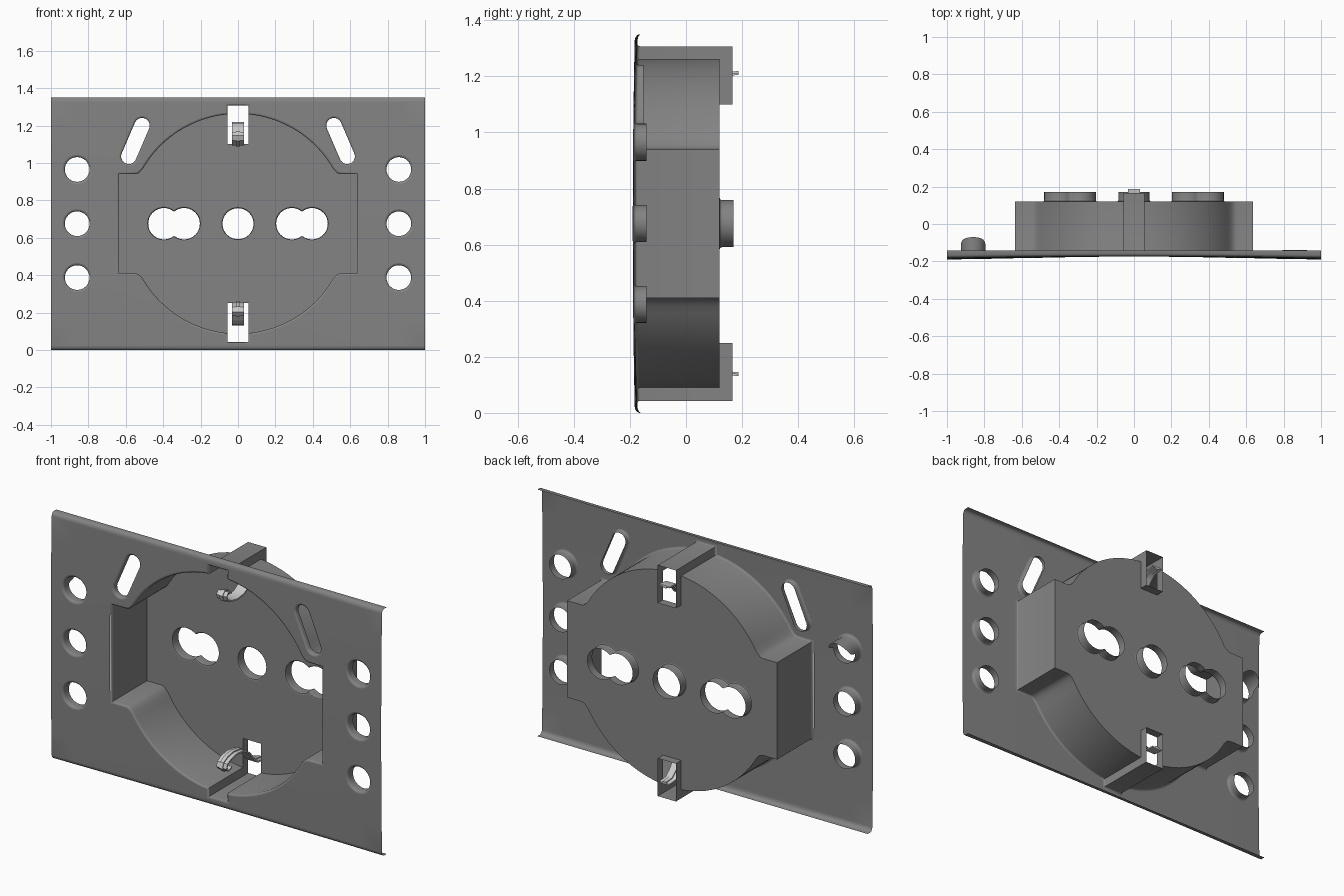
import bpy, bmesh, math
from mathutils import Vector

if "Cube" in bpy.data.objects:
    bpy.data.objects.remove(bpy.data.objects["Cube"])

CZ = 0.675          # height of the socket centre
BACK = 0.12         # y of the recess floor


def material(name, g):
    m = bpy.data.materials.new(name)
    m.diffuse_color = (g, g, g, 1)
    m.use_nodes = True
    m.node_tree.nodes["Principled BSDF"].inputs["Base Color"].default_value = m.diffuse_color
    return m


DARK = material("dark_plastic", 0.23)
METAL = material("contact_metal", 0.55)


def plate_y(x, z):
    """Slightly bowed front surface."""
    w = (z - CZ) / 0.655
    return -0.19 + 0.010 * (1 - x * x) + 0.007 * w * w


def finish(name, bm, mat=DARK, angle=40):
    me = bpy.data.meshes.new(name)
    bm.to_mesh(me)
    bm.free()
    me.materials.append(mat)
    ob = bpy.data.objects.new(name, me)
    bpy.context.collection.objects.link(ob)
    bpy.ops.object.select_all(action='DESELECT')
    ob.select_set(True)
    bpy.context.view_layer.objects.active = ob
    bpy.ops.object.shade_smooth_by_angle(angle=math.radians(angle))
    return ob


# ---- outlines, counter-clockwise (x, z) ----
def arc(cx, cz, r, a0, a1, n):
    return [(cx + r * math.cos(math.radians(a0 + (a1 - a0) * i / n)),
             cz + r * math.sin(math.radians(a0 + (a1 - a0) * i / n))) for i in range(n + 1)]


def circle(cx, cz, r, n=32):
    return arc(cx, cz, r, 0, 360, n)[:-1]


def slot(p, q, r):
    a = math.degrees(math.atan2(q[1] - p[1], q[0] - p[0]))
    return arc(*q, r, a - 90, a + 90, 10) + arc(*p, r, a + 90, a + 270, 10)


def rect(x0, x1, z0, z1):
    return [(x0, z0), (x1, z0), (x1, z1), (x0, z1)]


def recess(notch_end):
    """Disc + side wings + top and bottom notch, mirrored from one quarter."""
    r = 0.5875
    q = [(0.635, 0.265), (0.55, 0.265), (0.534, 0.269), (0.522, 0.279)]
    q += arc(0, 0, r, 30, math.degrees(math.acos(0.055 / r)), 18)
    q += [(0.055, notch_end)]
    pts = q + [(-x, z) for x, z in reversed(q)]
    pts += [(-x, -z) for x, z in pts]
    return [(x, z + CZ) for x, z in pts]


def offset(pts, d):
    out = []
    for i, p in enumerate(pts):
        p = Vector(p)
        e0 = (p - Vector(pts[i - 1])).normalized()
        e1 = (Vector(pts[(i + 1) % len(pts)]) - p).normalized()
        n0, n1 = Vector((e0.y, -e0.x)), Vector((e1.y, -e1.x))
        out.append(tuple(p + (n0 + n1) * d / max(0.4, 1 + n0.dot(n1))))
    return out


# ---- surface builders ----
def sheet(loops, y):
    """Flat filled sheet; the first loop is the border, the rest are holes."""
    bm = bmesh.new()
    for pts in loops:
        vs = [bm.verts.new((x, y, z)) for x, z in pts]
        for i in range(len(vs)):
            bm.edges.new((vs[i - 1], vs[i]))
    bmesh.ops.triangle_fill(bm, edges=bm.edges[:], use_beauty=True, normal=(0, -1, 0))
    for f in bm.faces:
        f.normal_update()
        if f.normal.y > 0:
            f.normal_flip()
    return bm


def wall(name, pts, profile):
    """Loft an outline through (offset, y, follows_front) rings."""
    bm = bmesh.new()
    rings = []
    for d, y, follow in profile:
        rings.append([bm.verts.new((x, y + (plate_y(x, z) if follow else 0), z))
                      for x, z in (offset(pts, d) if d else pts)])
    for a, b in zip(rings, rings[1:]):
        for i in range(len(pts)):
            j = (i + 1) % len(pts)
            bm.faces.new((a[i], a[j], b[j], b[i]))
    return finish(name, bm)


def lip(d):
    """Rounded edge from the front surface into an opening."""
    return [(d, 0, True), (d * 0.45, d * 0.15, True), (d * 0.12, d * 0.5, True), (0, d, True)]


# ---- front plate with openings ----
opening = recess(0.632)
screw_holes = [circle(s * 0.86, z, 0.066) for s in (-1, 1) for z in (0.965, 0.675, 0.387)]
slots = [slot((s * 0.584, 1.035), (s * 0.513, 1.2), 0.041) for s in (-1, 1)]
cuts = [offset(opening, 0.01)] + [offset(h, 0.012) for h in screw_holes] + [offset(s, 0.01) for s in slots]
Z0, Z1 = 0.022, 1.328
bm = sheet([rect(-1, 1, Z0, Z1)] + cuts, 0)
for axis, start, step, count in (((1, 0, 0), -1, 1 / 8, 16), ((0, 0, 1), Z0, (Z1 - Z0) / 10, 10)):
    for i in range(1, count):
        bmesh.ops.bisect_plane(bm, geom=bm.verts[:] + bm.edges[:] + bm.faces[:],
                               plane_co=Vector(axis) * (start + i * step), plane_no=axis)
for v in bm.verts:
    v.co.y = plate_y(v.co.x, v.co.z)
# rolled top and bottom rims, ending on a straight back edge
for zb, s in ((Z0, -1), (Z1, 1)):
    edges = [e for e in bm.edges if all(abs(v.co.z - zb) < 1e-4 for v in e.verts)]
    for dz, t in ((0.009, 0.05), (0.009, 0.2), (0.004, 0.4), (0, 1)):
        geo = bmesh.ops.extrude_edge_only(bm, edges=edges)['geom']
        edges = [g for g in geo if isinstance(g, bmesh.types.BMEdge)]
        for v in (g for g in geo if isinstance(g, bmesh.types.BMVert)):
            v.co.z += s * dz
            v.co.y = plate_y(v.co.x, zb) * (1 - t) - 0.143 * t
bmesh.ops.recalc_face_normals(bm, faces=bm.faces[:])
if sum(f.normal.y * f.calc_area() for f in bm.faces) > 0:
    bmesh.ops.reverse_faces(bm, faces=bm.faces[:])
finish("front_plate", bm)

# ---- collars behind the plate openings ----
for h in screw_holes:
    wall("screw_hole_collar", h, lip(0.012) + [(0, -0.14, False)])
for s in slots:
    wall("slot_collar", s, lip(0.01) + [(0, -0.152, False)])
# longer half collar with a rounded end behind the upper left hole
bm = bmesh.new()
cols = []
for i, (x, z) in enumerate(arc(-0.86, 0.965, 0.066, 0, 180, 16)):
    depth = 0.07 * max(0, math.sin(math.pi * i / 16)) ** 0.4
    cols.append([bm.verts.new((x, -0.141, z)), bm.verts.new((x, -0.14 + depth, z))])
for a, b in zip(cols, cols[1:]):
    bm.faces.new((a[0], b[0], b[1], a[1]))
finish("long_half_collar", bm)

# ---- recess walls and floor ----
wall("recess_wall", opening, lip(0.01) + [(0, BACK, False)])
double = arc(-0.054, 0, 0.084, 52, 308, 24) + arc(0.054, 0, 0.084, -128, 128, 24)
pin_holes = [circle(0, CZ, 0.083)] + [[(x + s * 0.342, z + CZ) for x, z in double] for s in (-1, 1)]
finish("recess_floor", sheet([recess(0.425)] + [offset(p, 0.008) for p in pin_holes], BACK))
for p in pin_holes:
    wall("pin_hole_collar", p, [(0.008, BACK, False), (0.003, BACK + 0.002, False),
                                (0.001, BACK + 0.006, False), (0, BACK + 0.012, False), (0, 0.17, False)])

# ---- earth contacts in the top and bottom notches ----
path = [(-0.095, 0.198), (-0.125, 0.188), (-0.14, 0.204), (-0.132, 0.226), (-0.10, 0.243),
        (-0.05, 0.252), (0.01, 0.245), (0.06, 0.215), (0.10, 0.165), (0.13, 0.14), (0.187, 0.135)]


def strip(name, half_w, lift, thick, flip):
    """Bent metal strip following the contact path."""
    bm = bmesh.new()
    rows = []
    for i, p in enumerate(path):
        a, b = Vector(path[max(i - 1, 0)]), Vector(path[min(i + 1, len(path) - 1)])
        t = (b - a).normalized()
        n = Vector((-t.y, t.x))
        row = []
        for x, o in ((-half_w, lift), (half_w, lift), (half_w, lift - thick), (-half_w, lift - thick)):
            c = Vector(p) + n * o
            row.append(bm.verts.new((x, c.x, 2 * CZ - c.y if flip else c.y)))
        rows.append(row)
    for a, b in zip(rows, rows[1:]):
        for i in range(4):
            j = (i + 1) % 4
            bm.faces.new((a[i], a[j], b[j], b[i]))
    bm.faces.new(rows[0])
    bm.faces.new(rows[-1])
    bmesh.ops.recalc_face_normals(bm, faces=bm.faces[:])
    finish(name, bm, METAL)


for flip in (False, True):
    z0, z1 = (CZ + 0.425, CZ + 0.632) if flip else (CZ - 0.632, CZ - 0.425)
    wall("notch_collar", rect(-0.055, 0.055, z0, z1), [(0, BACK, False), (0, 0.166, False)])
    strip("contact_strip", 0.031, 0.004, 0.008, flip)
    strip("contact_rib", 0.010, 0.010, 0.008, flip)
